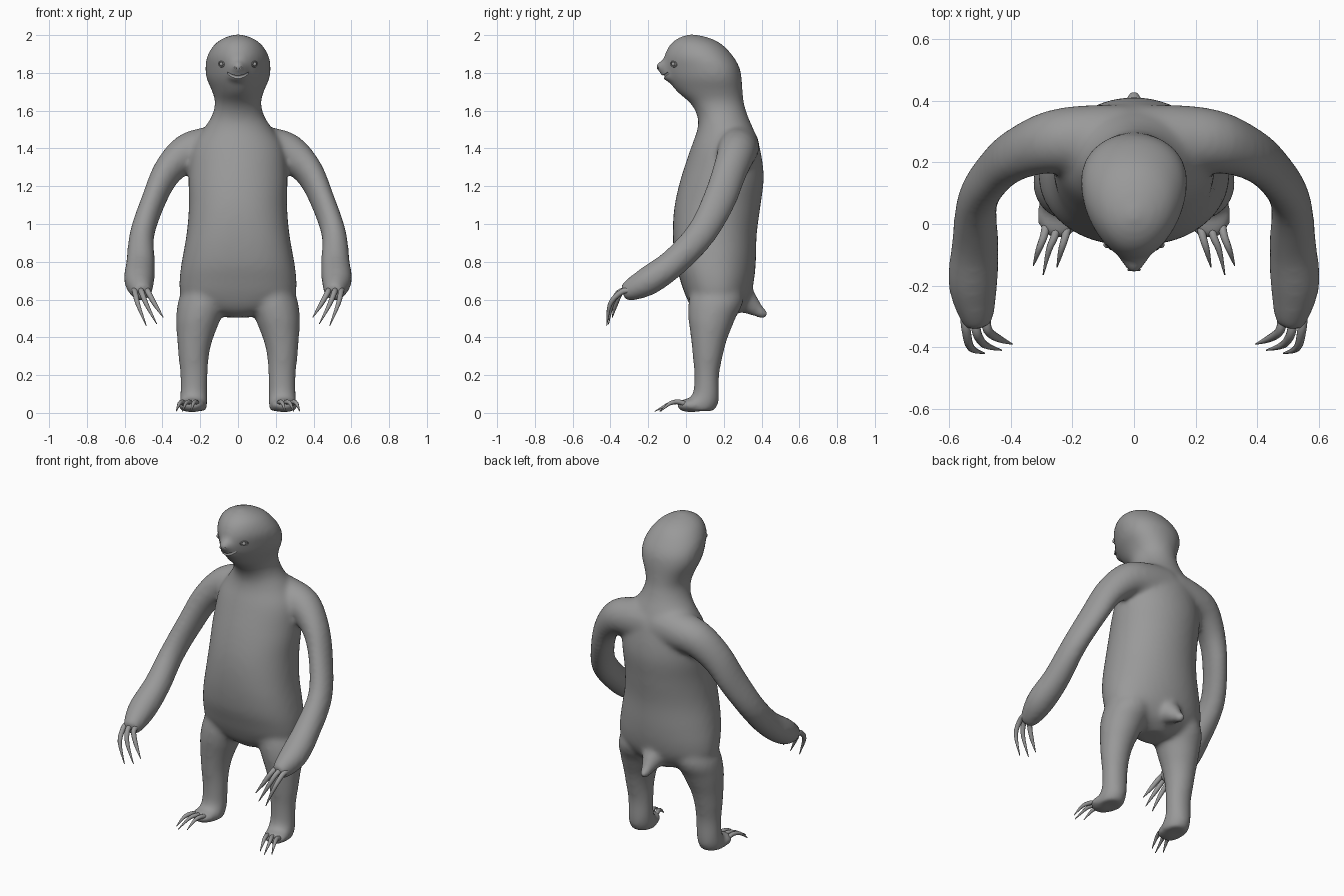
import bpy, bmesh, math
from mathutils import Vector
from mathutils.bvhtree import BVHTree

if "Cube" in bpy.data.objects:
    bpy.data.objects.remove(bpy.data.objects["Cube"])

grey = bpy.data.materials.new("fur_grey")
grey.diffuse_color = (0.32, 0.32, 0.32, 1)
grey.use_nodes = True
grey.node_tree.nodes["Principled BSDF"].inputs["Base Color"].default_value = grey.diffuse_color


def spline(pts, steps=4):
    """Catmull-Rom through tuples of any length."""
    p = [pts[0]] + list(pts) + [pts[-1]]
    out = []
    for i in range(1, len(p) - 2):
        for s in range(steps):
            t = s / steps
            out.append([0.5 * (2 * b + (c - a) * t + (2 * a - 5 * b + 4 * c - d) * t * t
                               + (3 * b - a - 3 * c + d) * t ** 3)
                        for a, b, c, d in zip(*p[i - 1:i + 3])])
    return out + [list(pts[-1])]


def skin(bm, rings):
    """Join rings of points into a closed tube."""
    vs = [[bm.verts.new(c) for c in r] for r in rings]
    n = len(vs[0])
    for a, b in zip(vs, vs[1:]):
        for i in range(n):
            bm.faces.new((a[i], a[(i + 1) % n], b[(i + 1) % n], b[i]))
    bm.faces.new(vs[0][::-1])
    bm.faces.new(vs[-1])


def stack(bm, rows, sx=1, n=40, belly=1.0):
    """Level egg-shaped rings: z, centre x, half width, front y, back y, egg.
    A belly power under 1 squares the front of the low rings."""
    rings = []
    for z, cx, rx, y0, y1, egg in spline(rows):
        ring = []
        p = belly + (1 - belly) * min(1, max(0, (z - 0.9) / 0.4))
        for i in range(n):
            a = math.tau * i / n
            c, s = math.cos(a), math.sin(a)
            if s < 0:
                c, s = math.copysign(abs(c) ** p, c), -abs(s) ** p
            ring.append((sx * (cx + rx * c * (1 + egg * s)),
                         (y0 + y1) / 2 + (y1 - y0) / 2 * s, z))
        rings.append(ring)
    skin(bm, rings)


def tube(bm, pts, ref=(1, 0, 0), sx=1, n=16):
    """Tube along x, y, z, radius points; a fifth value flattens it sideways."""
    path = spline(pts)
    rings = []
    for i, p in enumerate(path):
        t = Vector(path[min(i + 1, len(path) - 1)][:3]) - Vector(path[max(i - 1, 0)][:3])
        u = t.cross(Vector(ref)).normalized()
        v = t.cross(u).normalized()
        flat = p[4] if len(p) > 4 else 1
        ring = []
        for k in range(n):
            a = math.tau * k / n
            c = Vector(p[:3]) + p[3] * (flat * math.cos(a) * u + math.sin(a) * v)
            ring.append((sx * c.x, c.y, c.z))
        rings.append(ring)
    skin(bm, rings)


def ball(bm, c, r):
    made = bmesh.ops.create_uvsphere(bm, u_segments=20, v_segments=12, radius=1)["verts"]
    for v in made:
        v.co = Vector((c[0] + v.co.x * r[0], c[1] + v.co.y * r[1], c[2] + v.co.z * r[2]))


def finish(name, bm):
    bmesh.ops.recalc_face_normals(bm, faces=bm.faces)
    me = bpy.data.meshes.new(name)
    bm.to_mesh(me)
    bm.free()
    me.shade_smooth()
    me.materials.append(grey)
    ob = bpy.data.objects.new(name, me)
    bpy.context.collection.objects.link(ob)
    return ob


def apply_all(ob):
    dg = bpy.context.evaluated_depsgraph_get()
    me = bpy.data.meshes.new_from_object(ob.evaluated_get(dg))
    ob.modifiers.clear()
    ob.data = me


# Torso, neck and head
bm = bmesh.new()
stack(bm, [
    (0.505, 0, 0.06, 0.09, 0.24, 0), (0.55, 0, 0.20, 0.035, 0.30, 0),
    (0.62, 0, 0.298, -0.002, 0.34, 0), (0.70, 0, 0.31, -0.03, 0.36, 0),
    (0.80, 0, 0.298, -0.058, 0.37, 0), (0.95, 0, 0.272, -0.07, 0.375, 0),
    (1.10, 0, 0.26, -0.06, 0.395, 0), (1.25, 0, 0.262, -0.025, 0.412, 0),
    (1.40, 0, 0.245, 0.025, 0.392, 0), (1.50, 0, 0.185, 0.06, 0.358, 0),
    (1.57, 0, 0.14, 0.06, 0.328, 0), (1.64, 0, 0.122, 0.022, 0.307, 0.05),
    (1.70, 0, 0.134, -0.048, 0.30, 0.2), (1.77, 0, 0.16, -0.10, 0.295, 0.3),
    (1.83, 0, 0.166, -0.118, 0.283, 0.3), (1.89, 0, 0.16, -0.115, 0.248, 0.2),
    (1.95, 0, 0.125, -0.085, 0.192, 0.1), (1.985, 0, 0.075, -0.04, 0.125, 0),
    (2.003, 0, 0.02, 0.01, 0.05, 0)], belly=0.82)
# Muzzle and chin
ball(bm, (0, -0.085, 1.826), (0.056, 0.06, 0.052))
ball(bm, (0, -0.12, 1.832), (0.034, 0.042, 0.034))
ball(bm, (0, -0.075, 1.785), (0.06, 0.055, 0.035))
# Tail
tube(bm, [(0, 0.26, 0.63, 0.10), (0, 0.32, 0.588, 0.068),
          (0, 0.38, 0.542, 0.037), (0, 0.426, 0.511, 0.023)])
for s in (1, -1):
    # Arm
    tube(bm, [(0.04, 0.26, 1.41, 0.13, 1), (0.16, 0.272, 1.40, 0.115, 1),
              (0.27, 0.266, 1.375, 0.104, 0.97),
              (0.375, 0.23, 1.275, 0.093, 0.82), (0.447, 0.175, 1.125, 0.089, 0.72),
              (0.507, 0.08, 0.95, 0.08, 0.82), (0.516, -0.06, 0.80, 0.076, 1),
              (0.523, -0.19, 0.705, 0.078, 1.04), (0.513, -0.285, 0.655, 0.062, 1),
              (0.505, -0.335, 0.64, 0.042, 1)], (0, 1, -1), s, 20)
    # Leg
    stack(bm, [
        (0.74, 0.16, 0.09, 0.05, 0.28, 0), (0.60, 0.185, 0.13, 0.015, 0.305, 0),
        (0.50, 0.209, 0.118, 0.012, 0.262, 0), (0.44, 0.22, 0.106, 0.02, 0.238, 0),
        (0.38, 0.229, 0.093, 0.027, 0.215, 0),
        (0.30, 0.235, 0.081, 0.035, 0.195, 0), (0.20, 0.233, 0.073, 0.043, 0.176, 0),
        (0.10, 0.234, 0.072, 0.035, 0.176, 0), (0.05, 0.236, 0.074, -0.01, 0.172, 0),
        (0.01, 0.236, 0.067, -0.01, 0.15, 0)], s, 24)
    # Foot
    ball(bm, (s * 0.245, 0.025, 0.04), (0.073, 0.077, 0.038))
body = finish("body", bm)

# Blend the limbs into one smooth skin
rm = body.modifiers.new("blend", 'REMESH')
rm.mode = 'VOXEL'
rm.voxel_size = 0.013
rm.use_smooth_shade = True
sm = body.modifiers.new("soften", 'SMOOTH')
sm.factor = 0.5
sm.iterations = 14
apply_all(body)
tree = BVHTree.FromPolygons([v.co for v in body.data.vertices],
                            [p.vertices[:] for p in body.data.polygons])


def face_point(x, z):
    return tree.ray_cast(Vector((x, -1, z)), Vector((0, 1, 0)))[0]


# Smiling mouth, cut as a groove
bm = bmesh.new()
pts = []
for i in range(9):
    x = -0.056 + 0.014 * i
    p = face_point(x, 1.778 + 7 * x * x)
    pts.append((*p, 0.005 + 0.006 * (1 - abs(i - 4) / 4)))
tube(bm, pts, (0, 0, 1), n=10)
mouth = finish("mouth_cutter", bm)
cut = body.modifiers.new("mouth", 'BOOLEAN')
cut.operation = 'DIFFERENCE'
cut.object = mouth
apply_all(body)
bpy.data.objects.remove(mouth)
bpy.ops.object.select_all(action='DESELECT')
body.select_set(True)
bpy.context.view_layer.objects.active = body
bpy.ops.object.shade_smooth_by_angle(angle=math.radians(50))

# Eyes with raised lids, and nostrils
eyes, lids, nose = bmesh.new(), bmesh.new(), bmesh.new()
for s in (1, -1):
    p = face_point(s * 0.088, 1.846)
    ball(eyes, p, (0.011, 0.011, 0.011))
    loop = []
    for k in range(13):
        a = math.tau * k / 12
        q = face_point(p.x + 0.015 * math.cos(a), p.z + 0.014 * math.sin(a))
        loop.append((*q, 0.003))
    tube(lids, loop, (0.3 * s, 1, 0), n=8)
    ball(nose, face_point(s * 0.014, 1.826), (0.008, 0.004, 0.006))
finish("eyes", eyes)
finish("eyelids", lids)
finish("nostrils", nose)

# Long curved claws, three on each hand and foot
hand, foot = bmesh.new(), bmesh.new()
for s in (1, -1):
    for rx, mx, tx, ry, ty, tz in ((0.48, 0.44, 0.395, -0.325, -0.39, 0.505),
                                   (0.515, 0.485, 0.43, -0.335, -0.41, 0.47),
                                   (0.55, 0.53, 0.485, -0.325, -0.42, 0.46)):
        tube(hand, [(rx, ry + 0.03, 0.65, 0.016), (rx - 0.005, ry - 0.02, 0.638, 0.015),
                    (mx, ty + 0.018, 0.575, 0.012), (tx, ty, tz, 0.002)], sx=s, n=10)
    for rx, tx, ty in ((0.215, 0.25, -0.14), (0.25, 0.295, -0.165), (0.285, 0.327, -0.135)):
        mx = (rx + tx) / 2
        tube(foot, [(rx, 0.0, 0.045, 0.014), (rx + 0.008, -0.04, 0.058, 0.013),
                    (mx + 0.004, -0.085, 0.05, 0.01), (tx, ty, 0.008, 0.002)], sx=s, n=10)
finish("hand_claws", hand)
finish("foot_claws", foot)
